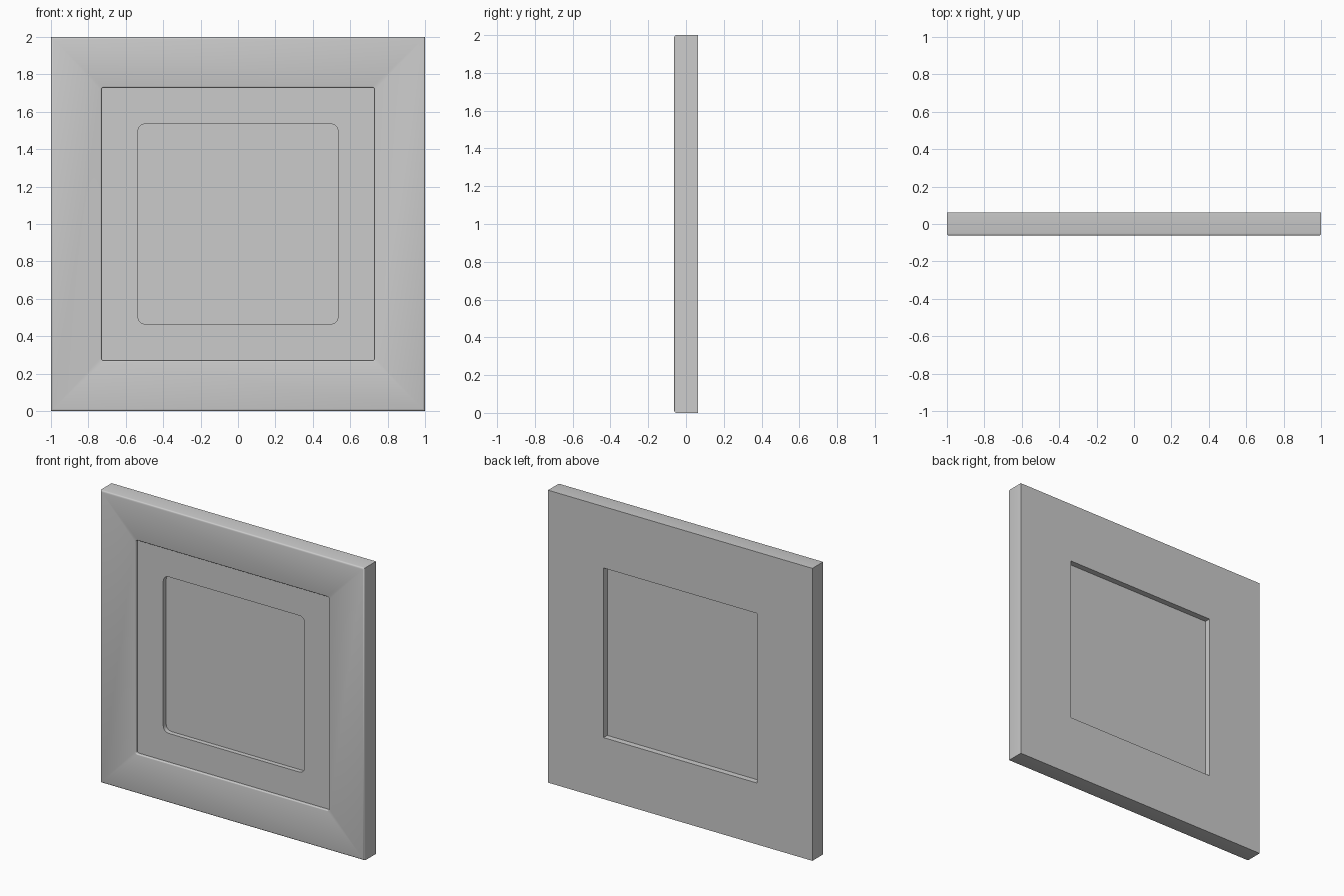
import bpy, bmesh
from math import cos, sin, pi

if "Cube" in bpy.data.objects:
    bpy.data.objects.remove(bpy.data.objects["Cube"])

HALF_T = 0.0625   # half the panel thickness
BEV = 0.012       # rounded front edge
RIM = 0.006       # rounded rim of the wide recess
SEG = 5           # segments per rounded corner


def rounded_square(bm, half, radius, y):
    """Ring of vertices forming a rounded square at depth y, centred on z = 1."""
    ring = []
    for quarter in range(4):
        mid = quarter * pi / 2 + pi / 4
        sx = 1 if cos(mid) > 0 else -1
        sz = 1 if sin(mid) > 0 else -1
        for i in range(SEG + 1):
            a = (quarter + i / SEG) * pi / 2
            x = sx * (half - radius) + radius * cos(a)
            z = sz * (half - radius) + radius * sin(a)
            ring.append(bm.verts.new((x, y, z + 1)))
    return ring


def quarter_round(half, size, radius, outward):
    """Profile steps rounding an edge between the front face and a wall."""
    steps = []
    for i in range(4):
        a = i / 3 * pi / 2
        if outward:   # front face turning back to the outer side
            steps.append((half - size + size * sin(a), radius,
                          -HALF_T + size - size * cos(a)))
        else:         # recess wall turning onto the front face
            steps.append((half + size - size * cos(a), radius + size - size * cos(a),
                          -HALF_T + size - size * sin(a)))
    return steps


# Profile from the front floor, round the outside, to the back floor
profile = [(0.535, 0.04, -0.012), (0.535, 0.04, -0.044), (0.73, 0.012, -0.044)]
profile += quarter_round(0.73, RIM, 0.012, False)
profile += quarter_round(1.0, BEV, 0.0, True)
profile += [(1.0, 0.0, HALF_T), (0.58, 0.0, HALF_T), (0.58, 0.0, 0.022)]

# Square panel with stepped front recess and back recess
bm = bmesh.new()
rings = [rounded_square(bm, *step) for step in profile]
for a, b in zip(rings, rings[1:]):
    for i in range(len(a)):
        j = (i + 1) % len(a)
        bm.faces.new((a[i], a[j], b[j], b[i]))
bm.faces.new(rings[0])
bm.faces.new(rings[-1])
bmesh.ops.remove_doubles(bm, verts=bm.verts, dist=1e-5)
bmesh.ops.recalc_face_normals(bm, faces=bm.faces)

mesh = bpy.data.meshes.new("recessed_panel")
bm.to_mesh(mesh)
bm.free()
panel = bpy.data.objects.new("recessed_panel", mesh)
bpy.context.collection.objects.link(panel)
bpy.context.view_layer.objects.active = panel
panel.select_set(True)
bpy.ops.object.shade_smooth_by_angle(angle=pi / 5)
